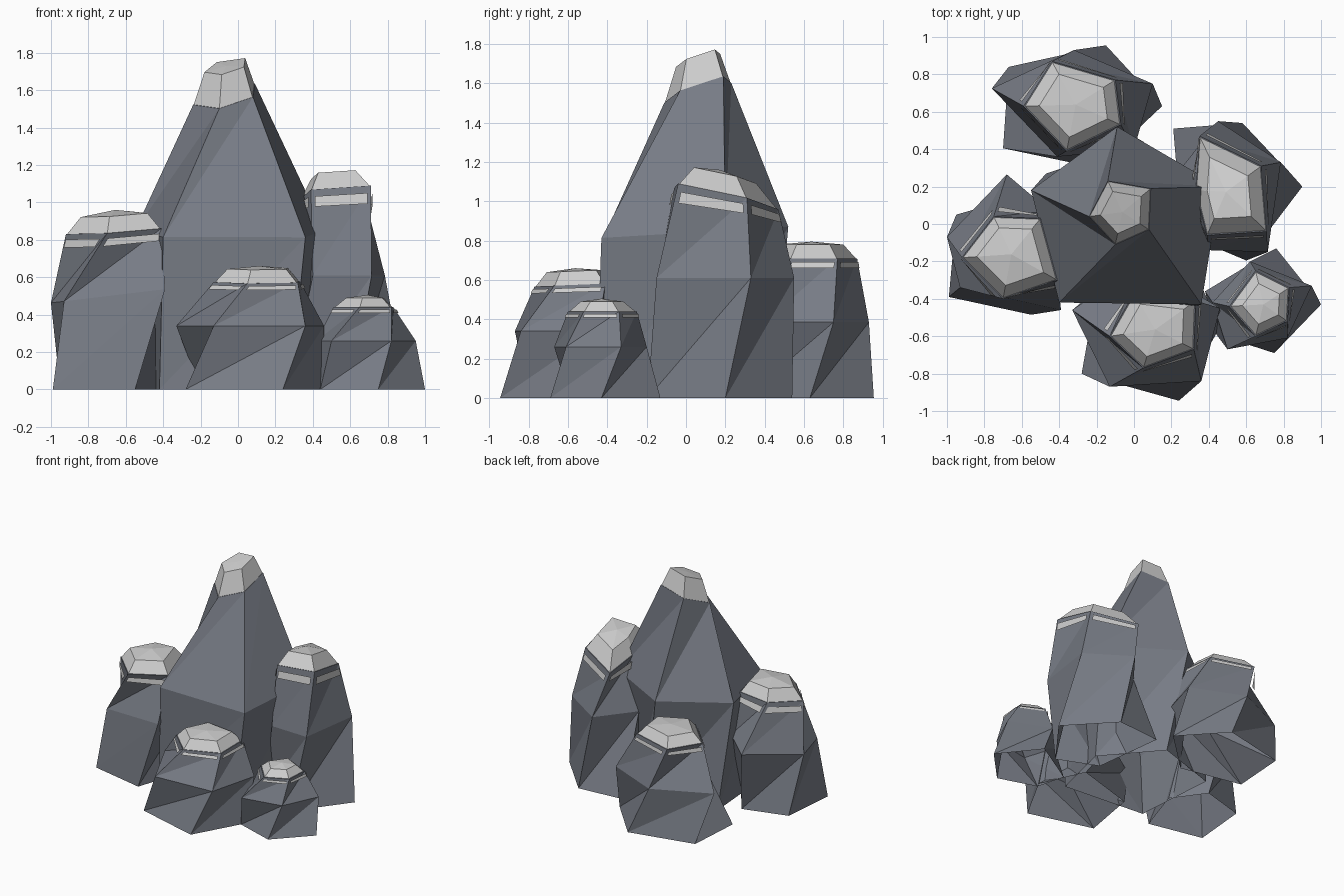
import bpy
import bmesh
from mathutils import Vector

if "Cube" in bpy.data.objects:
    bpy.data.objects.remove(bpy.data.objects["Cube"], do_unlink=True)


def make_material(name, rgb):
    mat = bpy.data.materials.new(name)
    mat.use_nodes = True
    colour = (*rgb, 1)
    mat.diffuse_color = colour
    shader = mat.node_tree.nodes["Principled BSDF"]
    shader.inputs["Base Color"].default_value = colour
    shader.inputs["Roughness"].default_value = 0.9
    return mat


STONE = make_material("slate grey", (0.185, 0.2, 0.235))
PALE = make_material("pale grey", (0.62, 0.62, 0.62))


def centre_of(ring):
    return sum(ring, Vector()) / len(ring)


def tilted_ring(outline, z, slope=(0, 0)):
    """Lift a flat outline onto a plane tilted about its own centre."""
    flat = [Vector((x, y, 0)) for x, y in outline]
    mid = centre_of(flat)
    for p in flat:
        p.z = z + (p.x - mid.x) * slope[0] + (p.y - mid.y) * slope[1]
    return flat


def scaled_ring(ring, scale, lift):
    mid = centre_of(ring)
    return [mid + (p - mid) * scale + Vector((0, 0, lift)) for p in ring]


def loft(name, rings, apex_lift, material):
    """Join rings with triangulated bands, close the top with a fan, leave the base open."""
    bm = bmesh.new()
    loops = [[bm.verts.new(p) for p in ring] for ring in rings]
    for low, high in zip(loops, loops[1:]):
        for i in range(len(low)):
            j = (i + 1) % len(low)
            bm.faces.new((low[i], low[j], high[j]))
            bm.faces.new((low[i], high[j], high[i]))
    tip = bm.verts.new(centre_of(rings[-1]) + Vector((0, 0, apex_lift)))
    top = loops[-1]
    for i in range(len(top)):
        bm.faces.new((top[i], top[(i + 1) % len(top)], tip))
    finish(name, bm, material)


def finish(name, bm, material):
    mesh = bpy.data.meshes.new(name)
    bm.to_mesh(mesh)
    bm.free()
    mesh.materials.append(material)
    bpy.context.collection.objects.link(bpy.data.objects.new(name, mesh))


def hem(name, low, high, depth):
    """Thin pale plates lying on the rock just under the rim."""
    bm = bmesh.new()
    mid = centre_of(high)
    for i in range(len(high)):
        j = (i + 1) % len(high)
        corners = []
        for along, drop in ((0.06, 0.2), (0.94, 0.2), (0.94, 0.5), (0.06, 0.5)):
            rim = high[i].lerp(high[j], along)
            foot = low[i].lerp(low[j], along)
            corners.append(rim.lerp(foot, drop * depth))
        out = (high[j] - high[i]).cross(Vector((0, 0, 1))).normalized()
        if out.dot(high[i] - mid) < 0:
            out = -out
        quad = [bm.verts.new(p + out * 0.01) for p in corners]
        bm.faces.new(quad[::-1])
    finish(name, bm, PALE)


def rock(name, base, waist, rim, waist_z, rim_z, cap_height,
         waist_slope=(0, 0), rim_slope=(0, 0), cap_top=0.7, dome=0.025, hem_depth=0.4):
    foot = tilted_ring(base, 0)
    middle = tilted_ring(waist, waist_z, waist_slope)
    top = tilted_ring(rim, rim_z, rim_slope)
    loft(name, [foot, middle, top], 0, STONE)
    cap = [scaled_ring(top, 0.99, -0.005), scaled_ring(top, cap_top, cap_height)]
    loft(name + "_cap", cap, dome, PALE)
    if hem_depth:
        hem(name + "_hem", middle, top, hem_depth)


# Outlines run counter-clockwise seen from above.
rock("main_peak",
     [(-.42, -.4), (.28, -.46), (.4, .03), (.05, .44), (-.47, .27)],
     [(-.4, -.42), (.36, -.43), (.46, .2), (-.09, .52), (-.55, .18)],
     [(-.1, -.11), (.08, -.03), (.09, .19), (-.14, .23), (-.24, .04)],
     .84, 1.565, .16, (0, .06), (.2, .32), cap_top=.66, dome=.005, hem_depth=0)

rock("left_rock",
     [(-.99, -.39), (-.55, -.485), (-.42, -.1), (-.6, .15), (-.95, .05)],
     [(-.93, -.34), (-.39, -.46), (-.45, .07), (-.68, .265), (-1, -.07)],
     [(-.7, -.4), (-.41, -.3), (-.5, .03), (-.75, .04), (-.92, -.18)],
     .5, .85, .085, (.12, 0), (.07, .05))

rock("right_rock",
     [(.28, -.06), (.6, -.195), (.9, .2), (.58, .54), (.21, .51)],
     [(.4, -.14), (.715, -.15), (.785, .33), (.45, .55), (.23, .27)],
     [(.39, -.06), (.71, -.04), (.68, .31), (.35, .47), (.33, .18)],
     .61, 1.03, .105, rim_slope=(.08, -.2), cap_top=.62)

rock("front_rock",
     [(-.2, -.35), (-.28, -.8), (.24, -.945), (.46, -.55), (.3, -.2)],
     [(-.33, -.46), (-.13, -.87), (.36, -.84), (.46, -.45), (.05, -.2)],
     [(-.13, -.6), (.05, -.77), (.32, -.67), (.33, -.41), (0, -.37)],
     .34, .575, .07, rim_slope=(0, .04), dome=.015, hem_depth=.32)

rock("small_rock",
     [(.44, -.59), (.75, -.69), (1, -.43), (.76, -.13), (.38, -.36)],
     [(.5, -.67), (.82, -.61), (.95, -.33), (.62, -.2), (.42, -.42)],
     [(.65, -.6), (.82, -.52), (.83, -.34), (.65, -.25), (.51, -.44)],
     .26, .44, .05, cap_top=.62, dome=.015, hem_depth=.35)

rock("back_rock",
     [(-.7, .405), (-.2, .3), (.15, .63), (-.15, .955), (-.67, .84)],
     [(-.41, .36), (0, .4), (.1, .75), (-.32, .93), (-.76, .725)],
     [(-.36, .39), (-.07, .53), (-.1, .77), (-.44, .87), (-.59, .63)],
     .385, .71, .07, dome=.015, hem_depth=.3)
